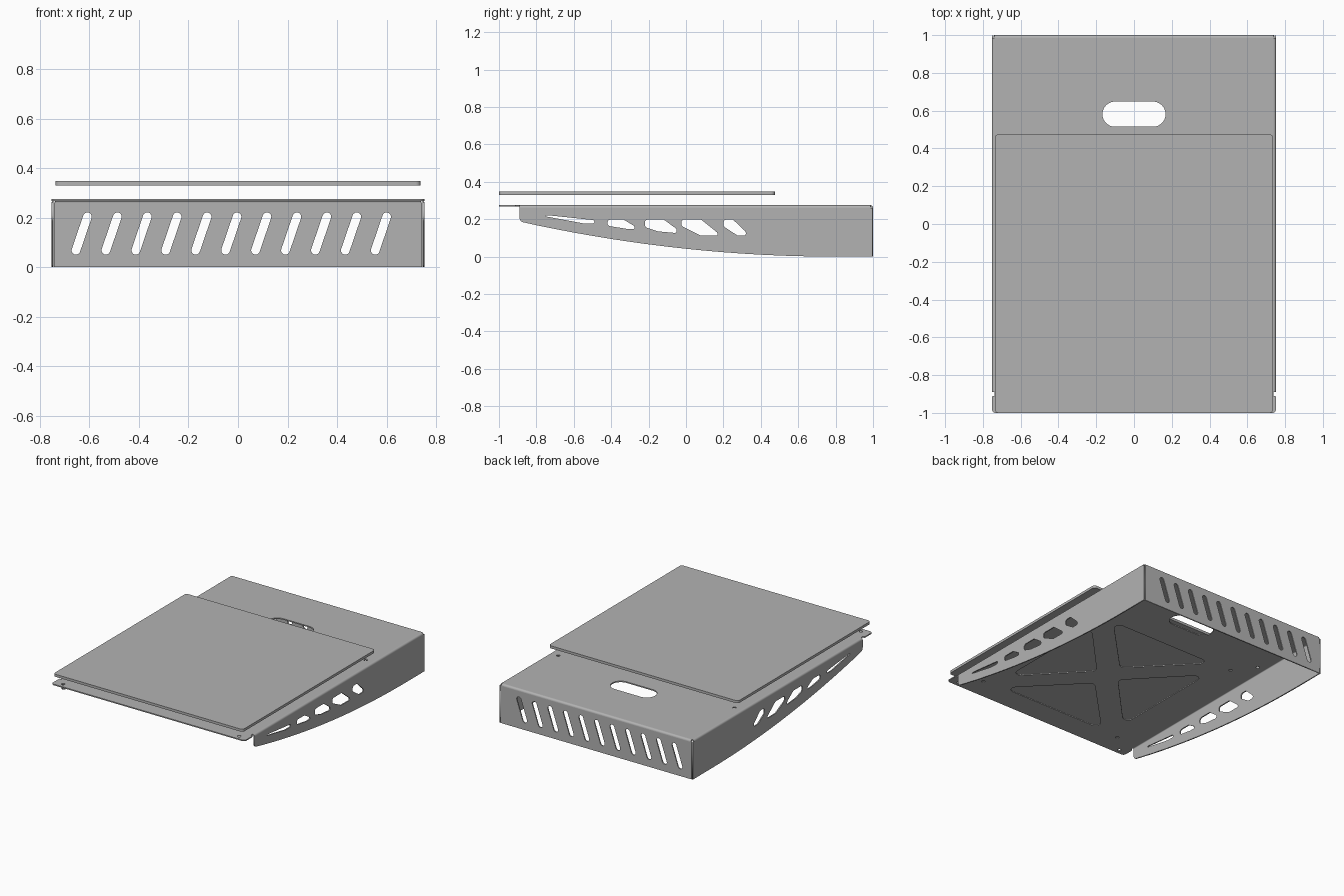
import bpy, bmesh, math
from mathutils import Vector, Matrix

if "Cube" in bpy.data.objects:
    bpy.data.objects.remove(bpy.data.objects["Cube"])

grey = bpy.data.materials.new("sheet_grey")
grey.use_nodes = True
grey.diffuse_color = (0.45, 0.45, 0.45, 1)
grey.node_tree.nodes["Principled BSDF"].inputs["Base Color"].default_value = (0.45, 0.45, 0.45, 1)

W, T, BEND, TOP = 0.752, 0.008, 0.014, 0.275   # half width, sheet gauge, bend radius, top height
IN = W - BEND

# Drawing planes: columns are the two drawing axes and the normal
FLAT = Matrix.Identity(3)
SIDE = Matrix(((0, 0, 1), (1, 0, 0), (0, 1, 0)))
BACK = Matrix(((1, 0, 0), (0, 0, -1), (0, 1, 0)))


def rounded(points, radius, steps=6):
    """Fillet every corner; a point may carry its own radius as a third value."""
    out = []
    for i, p in enumerate(points):
        r = p[2] if len(p) > 2 else radius
        c = Vector(p[:2])
        a = Vector(points[i - 1][:2]) - c
        b = Vector(points[(i + 1) % len(points)][:2]) - c
        half = a.angle(b) / 2
        if r == 0 or half > 1.55:
            out.append(c)
            continue
        d = min(r / math.tan(half), 0.499 * a.length, 0.499 * b.length)
        r = d * math.tan(half)
        centre = c + (a.normalized() + b.normalized()).normalized() * (r / math.sin(half))
        s, e = c + a.normalized() * d - centre, c + b.normalized() * d - centre
        turn = math.atan2(s.x * e.y - s.y * e.x, s.dot(e))
        out += [centre + Matrix.Rotation(turn * k / steps, 2) @ s for k in range(steps + 1)]
    return out


def circle(x, y, r, n=16):
    return [Vector((x + r * math.cos(math.tau * k / n), y + r * math.sin(math.tau * k / n))) for k in range(n)]


def sheet(name, loops, plane, offset, thick, smooth=False):
    """Flat part with holes: first loop is the outline, the rest are cut out."""
    cu = bpy.data.curves.new(name, 'CURVE')
    cu.dimensions, cu.fill_mode, cu.extrude = '2D', 'BOTH', thick / 2
    for loop in loops:
        sp = cu.splines.new('POLY')
        sp.points.add(len(loop) - 1)
        for pt, v in zip(sp.points, loop):
            pt.co = (v[0], v[1], 0, 1)
        sp.use_cyclic_u = True
    tmp = bpy.data.objects.new(name + "_outline", cu)
    bpy.context.scene.collection.objects.link(tmp)
    bpy.context.view_layer.update()
    me = bpy.data.meshes.new_from_object(tmp.evaluated_get(bpy.context.evaluated_depsgraph_get()))
    bpy.data.objects.remove(tmp)
    bm = bmesh.new()
    bm.from_mesh(me)
    bmesh.ops.remove_doubles(bm, verts=bm.verts, dist=0.0001)
    bmesh.ops.transform(bm, matrix=Matrix.Translation(offset) @ plane.to_4x4(), verts=bm.verts)
    bmesh.ops.recalc_face_normals(bm, faces=bm.faces)
    bm.to_mesh(me)
    bm.free()
    me.materials.clear()
    me.materials.append(grey)
    ob = bpy.data.objects.new(name, me)
    bpy.context.scene.collection.objects.link(ob)
    if smooth:
        bpy.ops.object.select_all(action='DESELECT')
        ob.select_set(True)
        bpy.context.view_layer.objects.active = ob
        bpy.ops.object.shade_smooth_by_angle(angle=math.radians(30))
    return ob


def bend_profile(sx):
    """Quarter ring turning from the top sheet down into a wall."""
    arc = [(math.sin(k * math.pi / 12), math.cos(k * math.pi / 12)) for k in range(7)]
    outer = [(sx * BEND * s, BEND * c) for s, c in arc]
    inner = [(sx * (BEND - T) * s, (BEND - T) * c) for s, c in reversed(arc)]
    return outer + inner


# Floating cover panel
sheet("cover_panel", [rounded([(-.737, -1), (.737, -1), (.737, .475), (-.737, .475)], .02)],
      FLAT, (0, 0, .339), .018)

# Top sheet: front lip, handle, cross-braced openings, screw holes
outline = rounded([(-W, -1, .02), (W, -1, .02), (W, -.91, .008), (IN, -.91),
                   (IN, 1 - BEND), (-IN, 1 - BEND), (-IN, -.91), (-W, -.91, .008)], 0)
handle = rounded([(-.167, .515), (.167, .515), (.167, .648), (-.167, .648)], .066, 10)
mid = -.27
openings = []
for s in (-1, 1):
    openings.append(rounded([(-.42, mid + s * .56), (.42, mid + s * .56), (0, mid + s * .13)], .035))
    openings.append(rounded([(s * .49, mid - .42), (s * .49, mid + .42), (s * .09, mid)], .035))
holes = [circle(s * x, y, .012) for s in (-1, 1)
         for x, y in ((.685, -.965), (.685, .44), (.57, .3), (.57, -.85))]
sheet("top_sheet", [outline, handle] + openings + holes, FLAT, (0, 0, TOP - T / 2), T)

# Side walls with a curved lower edge and slanted windows
wall_top, front, back = TOP - BEND, -.89, .998
curve = [(y, .0657 * (.8 - y) ** 2) for y in [-.8 + .1 * k for k in range(17)]]
wall = rounded([(back, wall_top), (front, wall_top), (front, .188, .025)] + curve + [(back, 0)], 0)
windows = [
    [(-.76, .217), (-.735, .221), (-.49, .195), (-.49, .177), (-.545, .177)],
    [(-.42, .199), (-.335, .199), (-.275, .163), (-.275, .147), (-.32, .149), (-.42, .165)],
    [(-.22, .199), (-.12, .199), (-.05, .148), (-.05, .126), (-.15, .135), (-.22, .158)],
    [(-.025, .199), (.08, .199), (.168, .128), (.168, .113), (.075, .114), (-.025, .165)],
    [(.2, .199), (.25, .199), (.32, .133), (.32, .113), (.275, .113), (.2, .162)],
]
cuts = [rounded(w, .018) for w in windows]
for name, s in (("left", 1), ("right", -1)):
    sheet(name + "_wall", [wall] + cuts, SIDE, (s * (W - T / 2), 0, 0), T)
    sheet(name + "_bend", [bend_profile(s)], BACK,
          (s * IN, (front + 1 - BEND) / 2, wall_top), 1 - BEND - front, True)

# Back wall with a row of slanted vent slots
half = W - T - .002
slots = []
lean = Vector((.058, .17)).normalized()
across = Vector((lean.y, -lean.x)) * .0175
for k in range(11):
    c = Vector((-.631 + .1208 * k, .136))
    up = lean * .089
    slots.append(rounded([c - up - across, c - up + across, c + up + across, c + up - across], .0175))
sheet("back_wall", [[(-half, 0), (half, 0), (half, wall_top), (-half, wall_top)]] + slots,
      BACK, (0, 1 - T / 2, 0), T)
sheet("back_bend", [bend_profile(1)], SIDE, (0, 1 - BEND, wall_top), 2 * IN, True)
